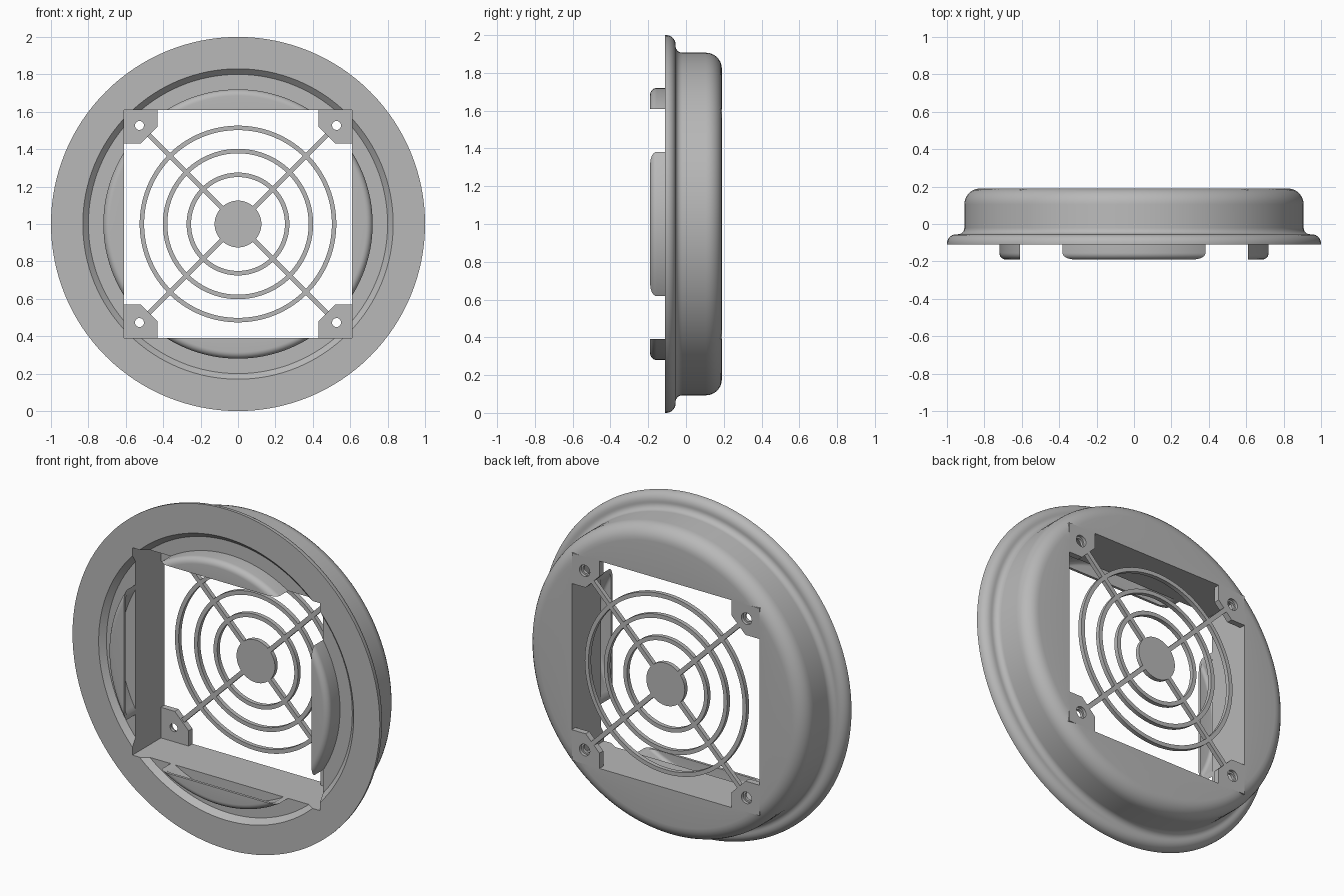
import bpy, bmesh, math
from mathutils import Vector, Matrix

if "Cube" in bpy.data.objects:
    bpy.data.objects.remove(bpy.data.objects["Cube"], do_unlink=True)

CENTRE = Vector((0, 0, 1))
OPENING = 0.61          # half width of the square opening
BACK = 0.19             # rear plane

grey = bpy.data.materials.new("plain grey")
grey.use_nodes = True
grey.diffuse_color = (0.48, 0.48, 0.48, 1)
grey.node_tree.nodes["Principled BSDF"].inputs["Base Color"].default_value = grey.diffuse_color


def finish(name, bm):
    """Turn a bmesh built around the origin into an object at the centre."""
    bmesh.ops.recalc_face_normals(bm, faces=bm.faces)
    mesh = bpy.data.meshes.new(name)
    bm.to_mesh(mesh)
    bm.free()
    mesh.materials.append(grey)
    obj = bpy.data.objects.new(name, mesh)
    obj.location = CENTRE
    bpy.context.collection.objects.link(obj)
    return obj


def revolve(name, profile, steps=128):
    """Spin a closed (radius, y) profile around the y axis."""
    bm = bmesh.new()
    verts = [bm.verts.new((r, y, 0)) for r, y in profile]
    edges = [bm.edges.new((v, verts[i - 1])) for i, v in enumerate(verts)]
    bmesh.ops.spin(bm, geom=verts + edges, cent=(0, 0, 0), axis=(0, 1, 0),
                   angle=math.tau, steps=steps)
    bmesh.ops.remove_doubles(bm, verts=bm.verts, dist=1e-4)
    return finish(name, bm)


def box(name, size, y, turn=0):
    bm = bmesh.new()
    bmesh.ops.create_cube(bm, size=1)
    bmesh.ops.scale(bm, vec=size, verts=bm.verts)
    bmesh.ops.translate(bm, vec=(0, y, 0), verts=bm.verts)
    bmesh.ops.rotate(bm, matrix=Matrix.Rotation(turn, 3, "Y"), verts=bm.verts)
    return finish(name, bm)


def disc(name, radius, y0, y1, x=0, z=0, sides=64):
    bm = bmesh.new()
    place = Matrix.Translation((x, (y0 + y1) / 2, z)) @ Matrix.Rotation(math.pi / 2, 4, "X")
    bmesh.ops.create_cone(bm, cap_ends=True, segments=sides, radius1=radius,
                          radius2=radius, depth=y1 - y0, matrix=place)
    return finish(name, bm)


def arc(r, y, radius, start, end, steps=7):
    """Points of a fillet in the (radius, y) plane, angles in degrees."""
    angles = [math.radians(start + (end - start) * i / steps) for i in range(steps + 1)]
    return [(r + radius * math.cos(a), y + radius * math.sin(a)) for a in angles]


def cut(obj, cutter):
    mod = obj.modifiers.new("cut", "BOOLEAN")
    mod.operation = "DIFFERENCE"
    mod.solver = "EXACT"
    mod.object = cutter
    bpy.context.view_layer.update()
    result = bpy.data.meshes.new_from_object(
        obj.evaluated_get(bpy.context.evaluated_depsgraph_get()))
    obj.modifiers.clear()
    obj.data = result


def smooth(obj):
    bpy.ops.object.select_all(action="DESELECT")
    obj.select_set(True)
    bpy.context.view_layer.objects.active = obj
    bpy.ops.object.shade_smooth_by_angle(angle=math.radians(30))


# Round housing with a rolled flange and a shallow recess in front
housing = revolve("housing",
                  [(0.5, BACK)]
                  + arc(0.822, BACK - 0.085, 0.085, 90, 0)
                  + arc(0.942, -0.02, 0.035, 180, 270)
                  + arc(0.95, -0.105, 0.05, 90, 0)
                  + [(1.0, -0.11), (0.83, -0.11), (0.80, -0.08), (0.5, -0.08)])

# Raised hollow lip, left as four segments by the square opening
lip = revolve("front_lip",
              [(0.72, -0.078)]
              + arc(0.685, -0.155, 0.035, 0, -90)
              + [(0.5, -0.19), (0.5, -0.175)]
              + arc(0.685, -0.155, 0.02, -90, 0)
              + [(0.705, -0.078)])

opening = box("opening_cutter", (2 * OPENING, 1, 2 * OPENING), 0)
parts = [housing, lip]
for part in parts:
    cut(part, opening)
bpy.data.objects.remove(opening, do_unlink=True)

# Chamfered corner tabs with stepped screw holes
outline = [(OPENING, OPENING), (0.43, OPENING), (0.43, 0.52), (0.52, 0.43), (OPENING, 0.43)]
for sx, side in ((1, "left"), (-1, "right")):
    for sz, level in ((1, "upper"), (-1, "lower")):
        bm = bmesh.new()
        face = bm.faces.new([bm.verts.new((sx * x, BACK - 0.035, sz * z)) for x, z in outline])
        extruded = bmesh.ops.extrude_face_region(bm, geom=[face], use_keep_orig=True)
        moved = [g for g in extruded["geom"] if isinstance(g, bmesh.types.BMVert)]
        bmesh.ops.translate(bm, vec=(0, 0.035, 0), verts=moved)
        tab = finish(f"{level}_{side}_tab", bm)
        for radius, start in ((0.024, 0), (0.034, BACK - 0.018)):
            drill = disc("drill_cutter", radius, start, 0.3, sx * 0.527, sz * 0.527, 24)
            cut(tab, drill)
            bpy.data.objects.remove(drill, do_unlink=True)
        parts.append(tab)

# Finger guard: three rings, two crossing spokes and a hub
GUARD = BACK - 0.025
for name, outer in (("inner", 0.275), ("middle", 0.402), ("outer", 0.526)):
    inner = outer - 0.024
    parts.append(revolve(f"{name}_guard_ring",
                         [(inner, GUARD), (outer, GUARD), (outer, BACK), (inner, BACK)], 96))
for i, turn in enumerate((45, -45)):
    box(f"guard_spoke_{i + 1}", (1.38, BACK - GUARD, 0.026), (BACK + GUARD) / 2, math.radians(turn))
parts.append(disc("guard_hub", 0.125, GUARD, BACK))

for part in parts:
    smooth(part)
